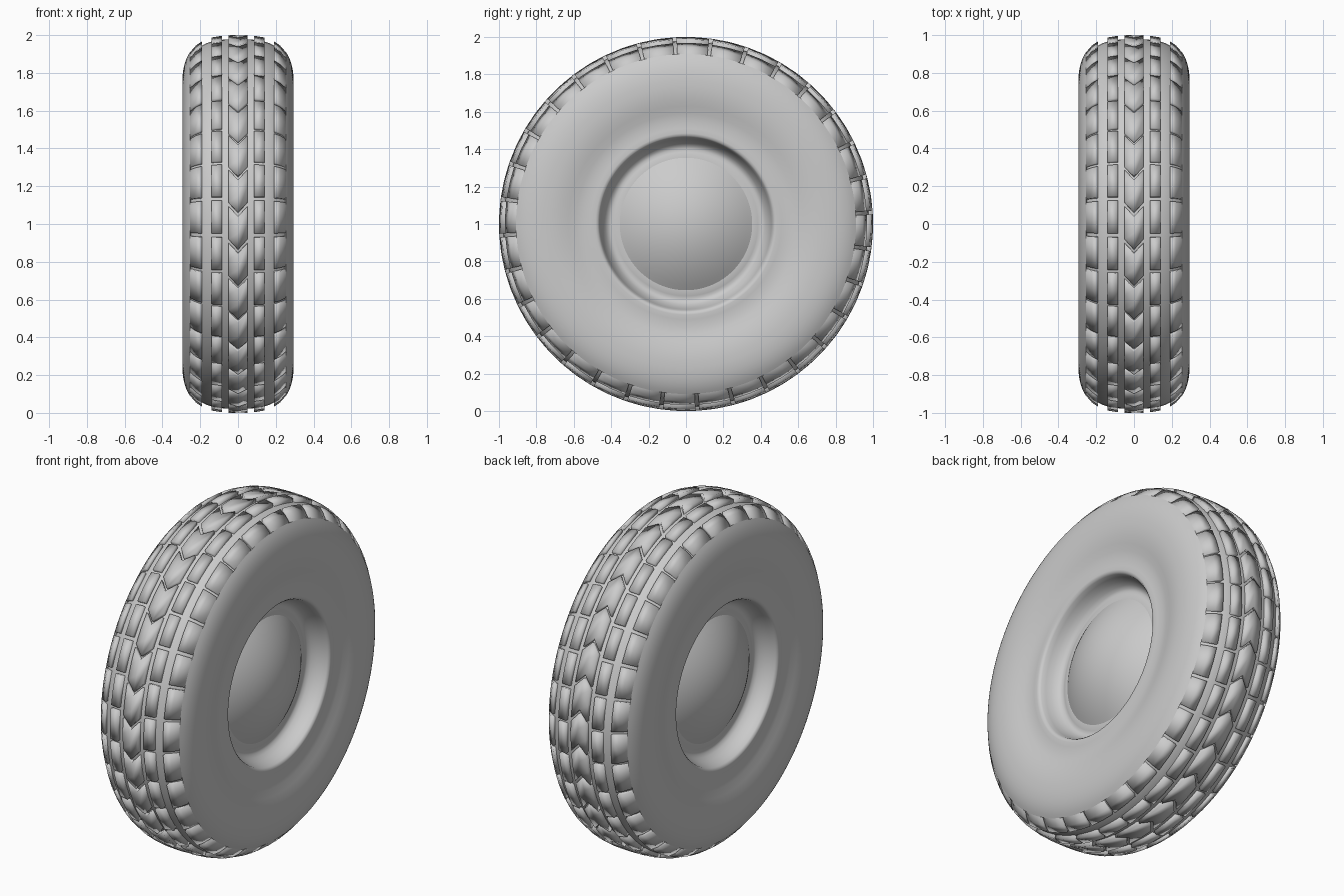
import bpy, bmesh
from math import sin, cos, pi

if "Cube" in bpy.data.objects:
    bpy.data.objects.remove(bpy.data.objects["Cube"])

grey = bpy.data.materials.new("plain_grey")
grey.use_nodes = True
grey.diffuse_color = (0.6, 0.6, 0.6, 1)
grey.node_tree.nodes["Principled BSDF"].inputs["Base Color"].default_value = grey.diffuse_color

STEPS = 128      # segments round the wheel
PITCHES = 32     # tread blocks round the wheel
DEPTH = 0.022    # tread groove depth


def place(x, r, a):
    """Point at axle position x, radius r, angle a (front = 0, top = pi / 2)."""
    return (x, -r * cos(a), 1 + r * sin(a))


def crown(x):
    """Radius of the rounded tread surface at axle position x."""
    t = min(abs(x) / 0.295, 1)
    return 0.74 + 0.26 * (1 - t ** 3) ** (1 / 2.4)


def finish(bm, name, angle):
    bmesh.ops.recalc_face_normals(bm, faces=bm.faces)
    mesh = bpy.data.meshes.new(name)
    bm.to_mesh(mesh)
    bm.free()
    mesh.materials.append(grey)
    obj = bpy.data.objects.new(name, mesh)
    bpy.context.collection.objects.link(obj)
    bpy.ops.object.select_all(action='DESELECT')
    obj.select_set(True)
    bpy.context.view_layer.objects.active = obj
    bpy.ops.object.shade_smooth_by_angle(angle=angle)


def lathe(name, profile):
    """Spin (x, radius) points round the axle; a zero radius closes to a point."""
    bm = bmesh.new()
    rings = []
    for x, r in profile:
        if r == 0:
            rings.append([bm.verts.new(place(x, 0, 0))] * STEPS)
        else:
            rings.append([bm.verts.new(place(x, r, 2 * pi * i / STEPS)) for i in range(STEPS)])
    for a, b in zip(rings, rings[1:]):
        for i in range(STEPS):
            j = (i + 1) % STEPS
            corners = list(dict.fromkeys((a[i], a[j], b[j], b[i])))
            bm.faces.new(corners)
    finish(bm, name, 0.8)


# Tyre carcass: hub channel, lip, dished sidewall, shoulder and groove floor
side = [(0.165, 0.34), (0.166, 0.365), (0.16, 0.385), (0.157, 0.4), (0.161, 0.415),
        (0.175, 0.43), (0.2, 0.445), (0.23, 0.456), (0.255, 0.463), (0.266, 0.472),
        (0.268, 0.485), (0.265, 0.51), (0.263, 0.55), (0.269, 0.59), (0.28, 0.63),
        (0.289, 0.67), (0.294, 0.71), (0.295, 0.74)]
shoulder = [(x, crown(x)) for x in (0.2945, 0.293, 0.289, 0.283, 0.275, 0.265, 0.255)]
floor = [(x / 100, crown(x / 100) - DEPTH) for x in (25, 23, 20, 17, 14, 11, 8, 4)]
half = side + shoulder + floor
lathe("tyre_body", half + [(0, 1 - DEPTH)] + [(-x, r) for x, r in reversed(half)])

# Domed hub caps on both sides
for name, s in (("hub_cap_left", 1), ("hub_cap_right", -1)):
    dome = [(s * (0.165 + 0.12 * (1 - (k / 12) ** 2)), 0.355 * k / 12) for k in range(12, -1, -1)]
    lathe(name, dome)


def chevron(x):
    """Angular shift that bends the middle rib into a V."""
    return -0.03 - 0.055 * (1 - abs(x) / 0.05) if abs(x) < 0.06 else 0


def tread_rib(name, x0, x1, cols):
    """A ring of raised blocks between two axle positions, softly shaded."""
    bm = bmesh.new()
    pitch = 2 * pi / PITCHES
    gap = 0.02
    rows = 2
    for p in range(PITCHES):
        start = 0.135 + p * pitch + gap / 2
        top, base = [], []
        for c in range(cols + 1):
            x = x0 + (x1 - x0) * c / cols
            for k in range(rows + 1):
                a = start + (pitch - gap) * k / rows + chevron(x)
                top.append(bm.verts.new(place(x, crown(x), a)))
                base.append(bm.verts.new(place(x, crown(x) - DEPTH - 0.004, a)))
        n = rows + 1
        for c in range(cols):
            for k in range(rows):
                i = c * n + k
                bm.faces.new((top[i], top[i + 1], top[i + n + 1], top[i + n]))
        # Walls follow the outline of the block
        loop = (list(range(n)) + [c * n + rows for c in range(1, cols + 1)]
                + [cols * n + k for k in range(rows - 1, -1, -1)]
                + [c * n for c in range(cols - 1, 0, -1)])
        for i, j in zip(loop, loop[1:] + loop[:1]):
            bm.faces.new((top[i], top[j], base[j], base[i]))
    finish(bm, name, pi)


# Tread: centre chevrons, then two straight ribs on each side
tread_rib("centre_tread", -0.05, 0.05, 2)
for word, s in (("left", 1), ("right", -1)):
    tread_rib(word + "_inner_tread", s * 0.085, s * 0.14, 1)
    tread_rib(word + "_outer_tread", s * 0.19, s * 0.255, 2)
